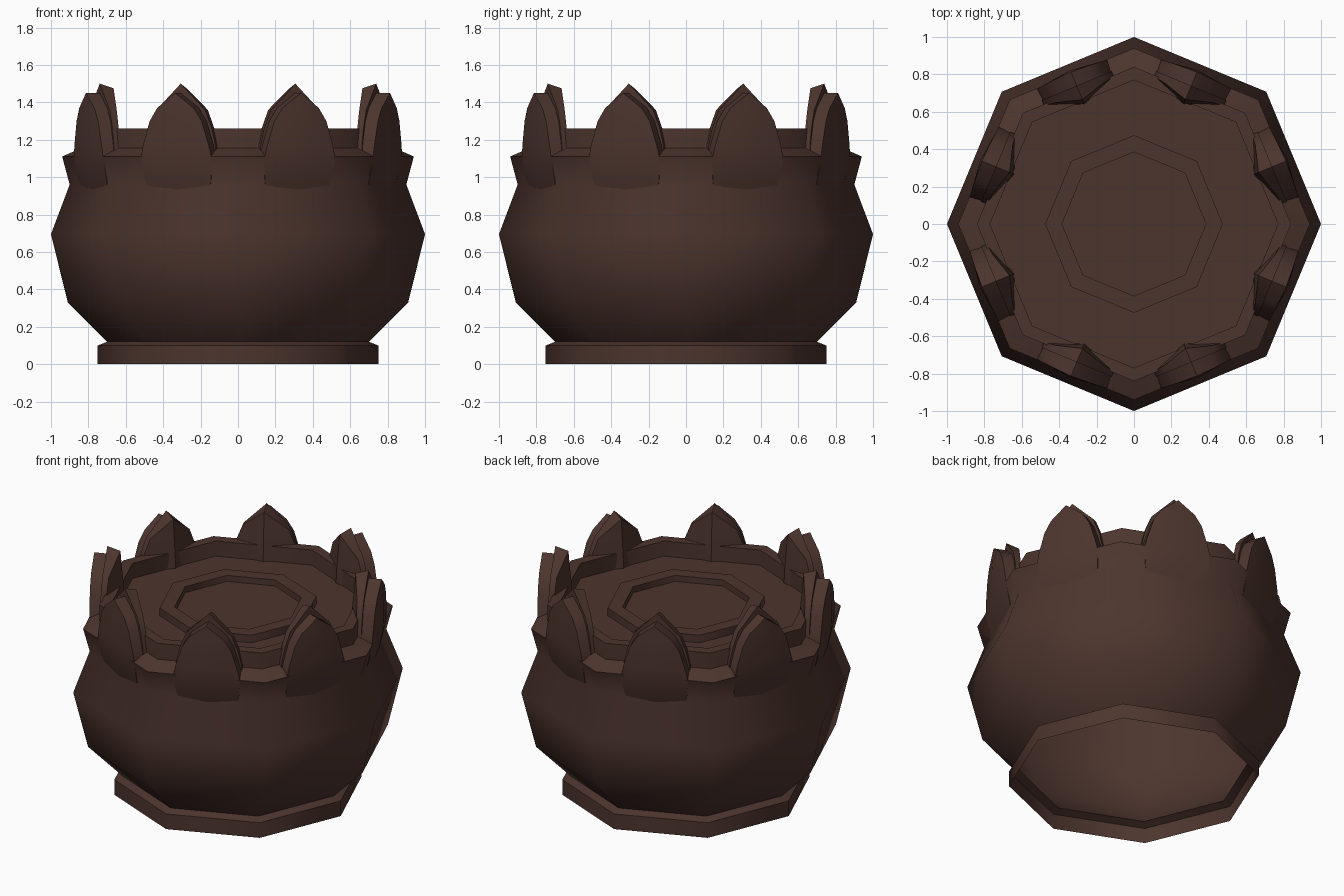
import bpy, bmesh, math

if "Cube" in bpy.data.objects:
    bpy.data.objects.remove(bpy.data.objects["Cube"])

brown = bpy.data.materials.new("dark_brown_clay")
brown.diffuse_color = (0.074, 0.035, 0.027, 1)
brown.use_nodes = True
brown.node_tree.nodes["Principled BSDF"].inputs["Base Color"].default_value = brown.diffuse_color
SIDES = 8


def finish(bm, name, smooth_angle):
    me = bpy.data.meshes.new(name)
    bm.to_mesh(me)
    bm.free()
    me.materials.append(brown)
    for p in me.polygons:
        p.use_smooth = True
    me.set_sharp_from_angle(angle=math.radians(smooth_angle))
    ob = bpy.data.objects.new(name, me)
    bpy.context.collection.objects.link(ob)
    return ob


def lathe(name, profile, smooth_angle, cap=False):
    """Turn (radius, z) points into an eight-sided shell, corners on the axes."""
    bm = bmesh.new()
    rings = []
    for r, z in profile:
        rings.append([bm.verts.new((r * math.cos(i * math.tau / SIDES),
                                    r * math.sin(i * math.tau / SIDES), z))
                      for i in range(SIDES)])
    for a, b in zip(rings, rings[1:]):
        for i in range(SIDES):
            j = (i + 1) % SIDES
            bm.faces.new((a[i], a[j], b[j], b[i]))
    if cap:
        bm.faces.new(rings[-1])
    return finish(bm, name, smooth_angle)


def tooth_layer(name, angle, rows, d_flat, tip_rise=0.0):
    """Pointed slab with one bulged face and one flat face.
    rows: (z, half width, radial distance at the sides, at the middle)."""
    c, s = math.cos(angle), math.sin(angle)
    bm = bmesh.new()

    def vert(d, t, z):
        return bm.verts.new((d * c - t * s, d * s + t * c, z))

    loops = []
    for z, h, d_side, d_mid in rows:
        zf = z + (tip_rise if h == 0 else 0)
        loops.append([vert(d_flat, -h, zf), vert(d_side, -h, z), vert(d_mid, 0, z),
                      vert(d_side, h, z), vert(d_flat, h, zf)])
    for a, b in zip(loops, loops[1:]):
        for i in range(5):
            j = (i + 1) % 5
            bm.faces.new((a[i], a[j], b[j], b[i]))
    bm.faces.new(loops[0])
    bmesh.ops.remove_doubles(bm, verts=bm.verts, dist=0.0005)
    bmesh.ops.recalc_face_normals(bm, faces=bm.faces)
    return finish(bm, name, 35)


# open foot ring
lathe("foot_ring", [(0.75, 0), (0.75, 0.10), (0.70, 0.12)], 50)

# rounded hollow bowl, smooth shaded
lathe("bowl", [(0.70, 0.12), (0.91, 0.33), (1.0, 0.695), (0.90, 0.96), (0.94, 1.11)], 80)

# sloped rim, raised lip, recessed floor and central raised ring
lathe("rim_and_lid", [(0.94, 1.11), (0.84, 1.155), (0.84, 1.26), (0.77, 1.26),
                      (0.77, 1.16), (0.475, 1.16), (0.475, 1.21), (0.385, 1.21),
                      (0.385, 1.17)], 50, cap=True)

# eight two-layer teeth, one on each side of the bowl
front_rows = [(0.93, 0.18, 0.825, 0.84), (1.00, 0.195, 0.845, 0.865),
              (1.10, 0.205, 0.865, 0.885), (1.17, 0.19, 0.868, 0.89),
              (1.30, 0.15, 0.872, 0.89), (1.37, 0.105, 0.875, 0.885),
              (1.45, 0, 0.88, 0.88)]
back_rows = [(1.11, 0.205, 0.765, 0.69), (1.17, 0.20, 0.765, 0.695),
             (1.26, 0.18, 0.765, 0.70), (1.36, 0.14, 0.76, 0.71),
             (1.475, 0, 0.72, 0.72)]
for k in range(SIDES):
    a = math.tau / SIDES * (k + 0.5)
    tooth_layer(f"tooth_front_{k + 1}", a, front_rows, 0.79)
    tooth_layer(f"tooth_back_{k + 1}", a, back_rows, 0.80, tip_rise=0.025)
